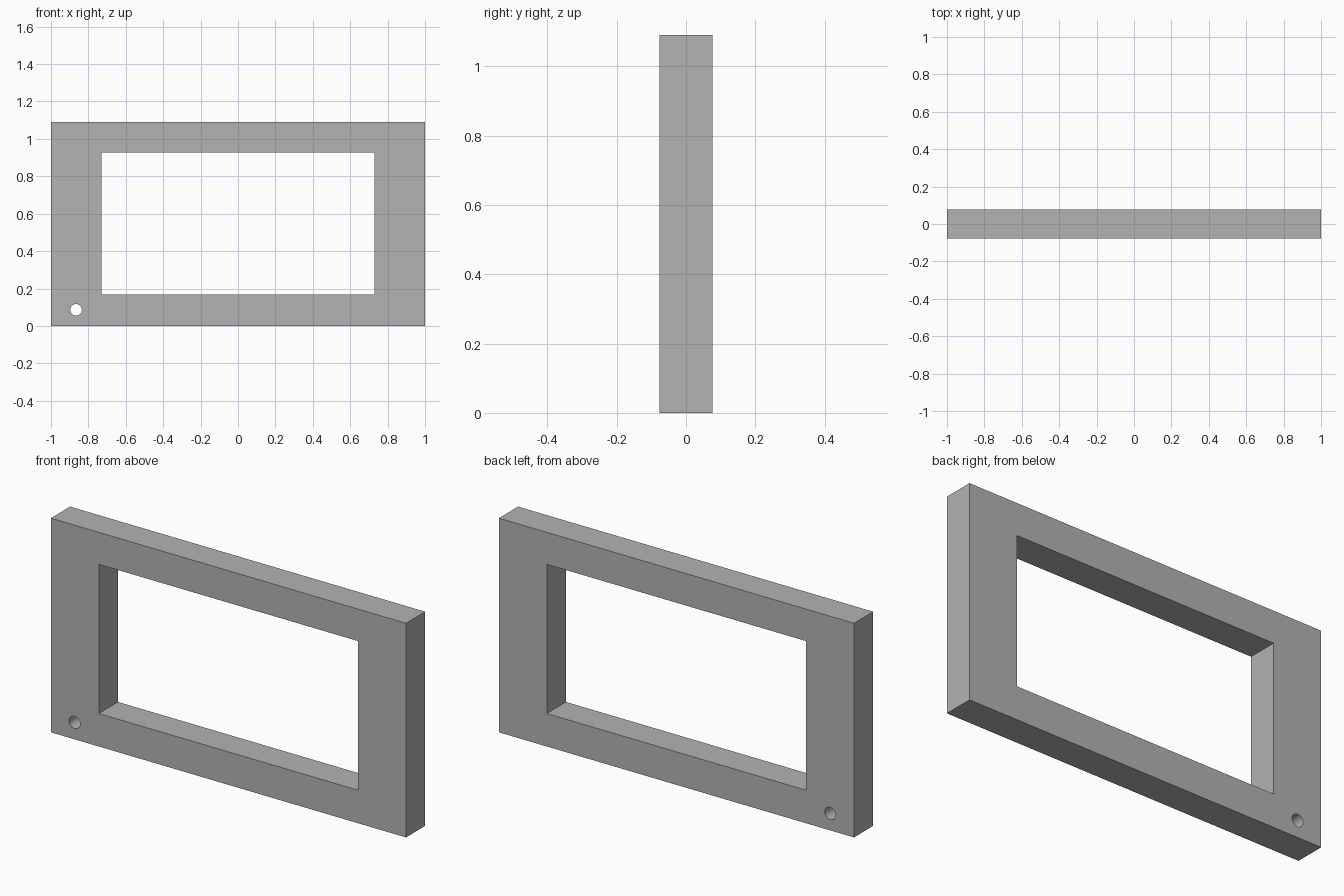
import bpy
from math import radians

WIDTH, HEIGHT, DEPTH = 2.0, 1.09, 0.154
WINDOW_WIDTH, WINDOW_BOTTOM, WINDOW_TOP = 1.46, 0.168, 0.927
HOLE_X, HOLE_Z, HOLE_RADIUS = -0.866, 0.086, 0.031

default_cube = bpy.data.objects.get("Cube")
if default_cube:
    bpy.data.objects.remove(default_cube, do_unlink=True)

# Plain grey material
grey = bpy.data.materials.new("plain grey")
grey.use_nodes = True
colour = (0.45, 0.45, 0.45, 1)
grey.diffuse_color = colour
grey.node_tree.nodes["Principled BSDF"].inputs["Base Color"].default_value = colour


def add_box(name, size, z):
    bpy.ops.mesh.primitive_cube_add(size=1, location=(0, 0, z))
    box = bpy.context.object
    box.name = name
    box.scale = size
    bpy.ops.object.transform_apply(location=False, rotation=False, scale=True)
    return box


def cut(target, cutter):
    """Subtract the cutter from the target, then discard the cutter."""
    cutter.hide_render = True
    modifier = target.modifiers.new(cutter.name, 'BOOLEAN')
    modifier.operation = 'DIFFERENCE'
    modifier.solver = 'EXACT'
    modifier.object = cutter
    bpy.ops.object.select_all(action='DESELECT')
    target.select_set(True)
    bpy.context.view_layer.objects.active = target
    bpy.ops.object.modifier_apply(modifier=modifier.name)
    bpy.data.objects.remove(cutter, do_unlink=True)


# Upright slab
frame = add_box("frame", (WIDTH, DEPTH, HEIGHT), HEIGHT / 2)
frame.data.materials.append(grey)

# Rectangular window opening
window = add_box("window_cutter",
                 (WINDOW_WIDTH, DEPTH * 2, WINDOW_TOP - WINDOW_BOTTOM),
                 (WINDOW_TOP + WINDOW_BOTTOM) / 2)
cut(frame, window)

# Round through hole in the lower right corner
bpy.ops.mesh.primitive_cylinder_add(vertices=48, radius=HOLE_RADIUS, depth=DEPTH * 2,
                                    location=(HOLE_X, 0, HOLE_Z),
                                    rotation=(radians(90), 0, 0))
hole = bpy.context.object
hole.name = "hole_cutter"
cut(frame, hole)

# Smooth hole wall, sharp frame edges
bpy.ops.object.shade_smooth_by_angle(angle=radians(30))
